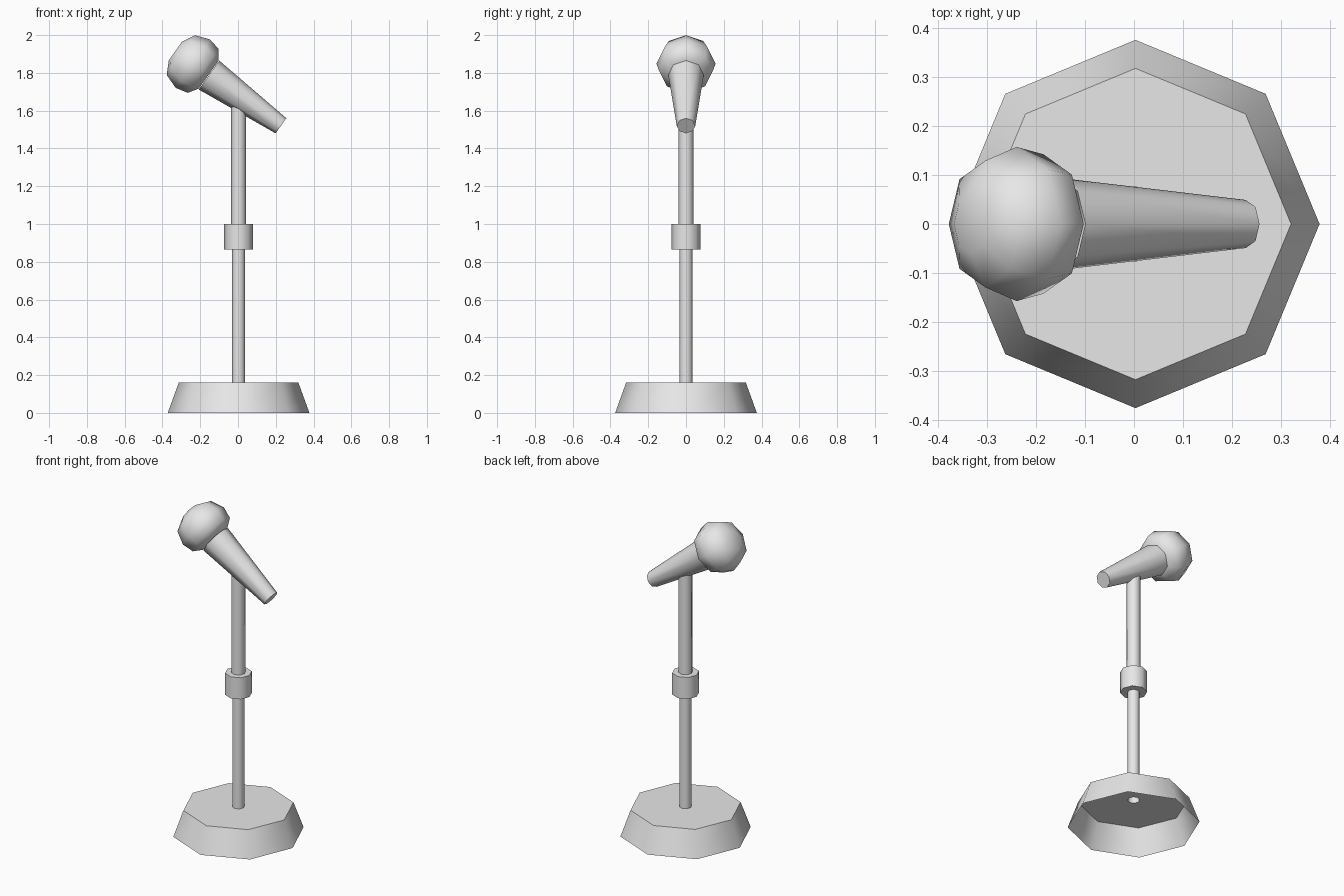
import bpy
from math import cos, sin, tau, radians
from mathutils import Vector

if "Cube" in bpy.data.objects:
    bpy.data.objects.remove(bpy.data.objects["Cube"], do_unlink=True)

grey = bpy.data.materials.new("plain grey")
grey.use_nodes = True
grey.diffuse_color = (0.8, 0.8, 0.8, 1)
grey.node_tree.nodes["Principled BSDF"].inputs["Base Color"].default_value = grey.diffuse_color

SIDES = 8


def lathe(name, profile, origin, axis=(0, 0, 1), cap_start=False, cap_end=False):
    """Turn a (radius, height) profile, listed upwards, around an axis."""
    w = Vector(axis).normalized()
    v = Vector((0, 1, 0))
    u = v.cross(w)
    verts, faces = [], []
    for r, h in profile:
        for i in range(SIDES):
            a = tau * i / SIDES
            verts.append(Vector(origin) + u * r * cos(a) + v * r * sin(a) + w * h)
    for k in range(len(profile) - 1):
        for i in range(SIDES):
            j = (i + 1) % SIDES
            lo, hi = k * SIDES, (k + 1) * SIDES
            faces.append((lo + i, lo + j, hi + j, hi + i))
    if cap_start:
        faces.append(tuple(reversed(range(SIDES))))
    if cap_end:
        faces.append(tuple(range(len(verts) - SIDES, len(verts))))
    mesh = bpy.data.meshes.new(name)
    mesh.from_pydata(verts, [], faces)
    mesh.materials.append(grey)
    obj = bpy.data.objects.new(name, mesh)
    bpy.context.collection.objects.link(obj)
    bpy.ops.object.select_all(action="DESELECT")
    obj.select_set(True)
    bpy.context.view_layer.objects.active = obj
    bpy.ops.object.shade_smooth_by_angle(angle=radians(50))
    return obj


# Stand: hollow base open underneath, two-stage tube and clamp collar
foot = (0.003, 0, 0)
lathe("base", [(0.375, 0), (0.317, 0.16), (0.035, 0.16)], foot)
lathe("lower_pole", [(0.035, 0.16), (0.035, 0.87)], foot)
lathe("collar", [(0.035, 0.865), (0.077, 0.865), (0.077, 1.0), (0.04, 1.0)], foot)
lathe("upper_pole", [(0.04, 1.0), (0.04, 1.65)], foot, cap_end=True)

# Microphone: tapered handle and faceted round head on one tilted axis
tilt = Vector((-0.817, 0, 0.576)).normalized()
tail = Vector((0.2275, 0, 1.52))
length = 0.466
lathe("handle", [(0.049, 0), (0.094, length)], tail, tilt, cap_start=True)
head_profile = [(0.09, 0.003), (0.142, 0.038), (0.157, 0.105),
                (0.129, 0.183), (0.06, 0.219)]
lathe("head", head_profile, tail + tilt * length, tilt, cap_start=True, cap_end=True)
